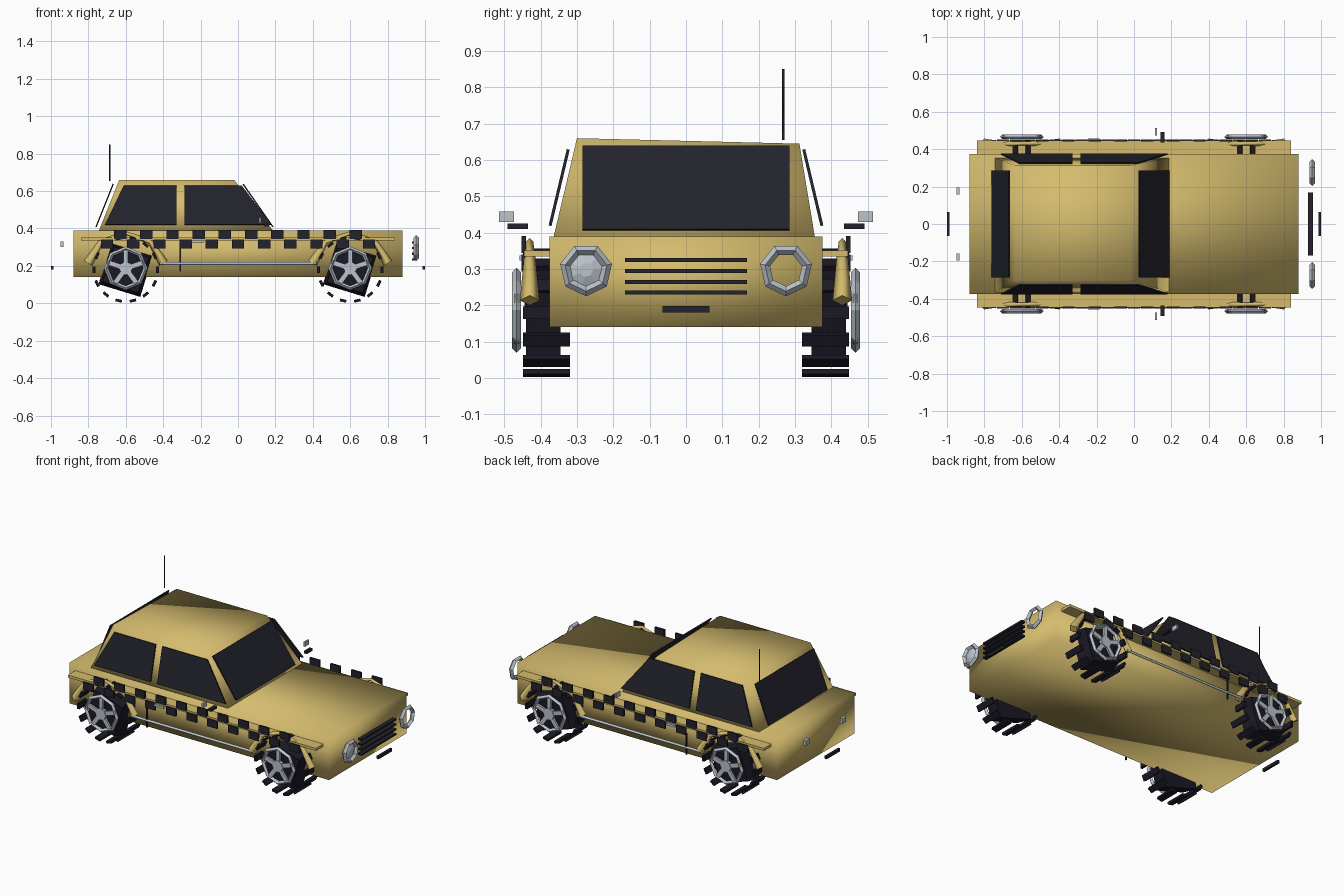
import bpy, bmesh, math
from mathutils import Matrix, Vector

if "Cube" in bpy.data.objects:
    bpy.data.objects.remove(bpy.data.objects["Cube"])


def material(name, rgb):
    m = bpy.data.materials.new(name)
    m.diffuse_color = (*rgb, 1)
    m.use_nodes = True
    m.node_tree.nodes["Principled BSDF"].inputs["Base Color"].default_value = m.diffuse_color
    return m


GOLD = material("gold paint", (0.66, 0.50, 0.155))
DARK = material("dark glass and trim", (0.016, 0.016, 0.025))
TYRE = material("tyre rubber", (0.011, 0.009, 0.018))
SILVER = material("silver metal", (0.50, 0.55, 0.60))


def mesh_object(name, bm, mat, smooth=False):
    bmesh.ops.recalc_face_normals(bm, faces=bm.faces)
    me = bpy.data.meshes.new(name)
    bm.to_mesh(me)
    bm.free()
    me.materials.append(mat)
    for p in me.polygons:
        p.use_smooth = smooth
    ob = bpy.data.objects.new(name, me)
    bpy.context.collection.objects.link(ob)
    return ob


def add_box(bm, c, s, rot=None):
    m = Matrix.Translation(c) @ (rot or Matrix()) @ Matrix.Diagonal((*s, 1))
    bmesh.ops.create_cube(bm, size=1, matrix=m)


def boxes(name, items, mat, smooth=False):
    bm = bmesh.new()
    for it in items:
        add_box(bm, *it)
    return mesh_object(name, bm, mat, smooth)


def loft(name, lower, upper, mat, smooth=False):
    """Solid between two polygons with the same number of corners."""
    bm = bmesh.new()
    a = [bm.verts.new(p) for p in lower]
    b = [bm.verts.new(p) for p in upper]
    n = len(a)
    bm.faces.new(a)
    bm.faces.new(b)
    for i in range(n):
        j = (i + 1) % n
        bm.faces.new((a[i], a[j], b[j], b[i]))
    return mesh_object(name, bm, mat, smooth)


def plate(name, pts, offset, mat):
    o = Vector(offset)
    return loft(name, pts, [Vector(p) + o for p in pts], mat)


def tube(name, pts, radii, mat, res=0):
    cu = bpy.data.curves.new(name, 'CURVE')
    cu.dimensions = '3D'
    cu.bevel_depth = 1
    cu.bevel_resolution = res
    cu.use_fill_caps = True
    sp = cu.splines.new('POLY')
    sp.points.add(len(pts) - 1)
    for q, p, r in zip(sp.points, pts, radii):
        q.co = (*p, 1)
        q.radius = r
    ob = bpy.data.objects.new(name, cu)
    bpy.context.collection.objects.link(ob)
    cu.materials.append(mat)
    bpy.ops.object.select_all(action='DESELECT')
    ob.select_set(True)
    bpy.context.view_layer.objects.active = ob
    bpy.ops.object.convert(target='MESH')
    return ob


def ring(name, loc, rot, R, r, sides, mat):
    bpy.ops.mesh.primitive_torus_add(location=loc, rotation=rot, major_radius=R, minor_radius=r,
                                     major_segments=sides, minor_segments=4)
    ob = bpy.context.object
    ob.name = name
    ob.data.materials.append(mat)
    return ob


# Body and cabin
boxes("body", [((0, 0, 0.265), (1.76, 0.75, 0.25))], GOLD, True)
loft("cabin",
     [(-0.745, -0.365, 0.385), (0.19, -0.365, 0.385), (0.19, 0.355, 0.385), (-0.745, 0.355, 0.385)],
     [(-0.635, -0.3, 0.66), (-0.02, -0.3, 0.66), (-0.02, 0.312, 0.645), (-0.635, 0.312, 0.645)],
     GOLD, True)

# Windscreen and rear window
plate("windscreen", [(0.19, -0.285, 0.41), (0.19, 0.285, 0.41), (0.03, 0.285, 0.64), (0.03, -0.285, 0.64)],
      (-0.006, 0, -0.004), DARK)
plate("rear_window", [(-0.762, -0.285, 0.41), (-0.762, 0.285, 0.41), (-0.67, 0.285, 0.64), (-0.67, -0.285, 0.64)],
      (0.006, 0, -0.003), DARK)

for s, side in ((-1, "right"), (1, "left")):
    # Side windows
    for nm, xs in (("rear", (-0.71, -0.33, -0.33, -0.61)), ("front", (-0.285, 0.18, 0.02, -0.285))):
        yz = ((0.378, 0.42), (0.378, 0.42), (0.328, 0.63), (0.328, 0.63))
        plate(f"{side}_{nm}_side_window", [(x, s * y, z) for x, (y, z) in zip(xs, yz)],
              (0, -s * 0.008, -0.002), DARK)

    # Waist ledge, two-row checker band, door seam
    boxes(f"{side}_ledge", [((0, s * 0.41, 0.343), (1.68, 0.072, 0.016))], GOLD)
    checks = [((-0.63 + 0.14 * i, s * 0.446, 0.368), (0.066, 0.012, 0.047)) for i in range(10)]
    checks += [((-0.70 + 0.14 * i, s * 0.446, 0.317), (0.066, 0.012, 0.047)) for i in range(11)]
    boxes(f"{side}_checker_band", checks, DARK)
    boxes(f"{side}_door_seam", [((-0.31, s * 0.44, 0.235), (0.008, 0.008, 0.13))], DARK)

    # Sill rail and door handle
    tube(f"{side}_sill_rail", [(-0.42, s * 0.44, 0.213), (0.42, s * 0.44, 0.213)], (0.009, 0.009), SILVER)
    boxes(f"{side}_door_handle", [((-0.215, s * 0.452, 0.33), (0.06, 0.012, 0.014))], SILVER)

    # Wing mirror
    boxes(f"{side}_mirror_arm", [((0.152, s * 0.463, 0.418), (0.02, 0.056, 0.015))], DARK)
    boxes(f"{side}_mirror", [((0.117, s * 0.494, 0.444), (0.01, 0.041, 0.028))], SILVER)

    # Headlights, tail lights
    ring(f"{side}_headlight_rim", (0.953, s * 0.275, 0.298), (0, math.pi / 2, 0), 0.059, 0.014, 7, SILVER)
    boxes(f"{side}_tail_light", [((-0.941, s * 0.177, 0.315), (0.018, 0.036, 0.03))], SILVER)

    for x, end in ((-0.6, "rear"), (0.6, "front")):
        nm = f"{side}_{end}"
        # Wheel arch, thick at the feet and thin at the crown
        pts, rad = [], []
        for k in range(5):
            a = math.radians(10 + 40 * k)
            pts.append((x + 0.205 * math.cos(a), s * 0.43, 0.18 + 0.195 * math.sin(a)))
            rad.append((0.027, 0.016, 0.01, 0.016, 0.027)[k])
        tube(f"{nm}_wheel_arch", pts, rad, GOLD)

        # Ring of tread blocks
        tread = []
        for k in range(14):
            a = 2 * math.pi * k / 14
            tread.append(((x + 0.17 * math.cos(a), s * 0.384, 0.18 + 0.17 * math.sin(a)),
                          (0.015, 0.13, 0.035), Matrix.Rotation(-a, 4, 'Y')))
        boxes(f"{nm}_tread_blocks", tread, TYRE)

        # Crude four-sided tyre core
        ang = [math.radians(d) for d in (-62, 28, 118, 208)]
        loft(f"{nm}_tyre",
             [(x + 0.165 * math.cos(a), s * 0.345, 0.18 + 0.165 * math.sin(a)) for a in ang],
             [(x + 0.14 * math.cos(a), s * 0.44, 0.18 + 0.14 * math.sin(a)) for a in ang], TYRE)

        # Rim, spokes and hub
        c = Vector((x, s * 0.466, 0.187))
        ring(f"{nm}_rim", c, (math.pi / 2, 0, 0), 0.105, 0.012, 8, SILVER)
        spokes = []
        for k in range(5):
            a = 2 * math.pi * k / 5 + math.pi / 2
            d = Vector((math.cos(a), 0, math.sin(a)))
            spokes.append((c + d * 0.055, (0.1, 0.012, 0.026), Matrix.Rotation(-a, 4, 'Y')))
        boxes(f"{nm}_spokes", spokes, SILVER)
        bpy.ops.mesh.primitive_cylinder_add(vertices=8, radius=0.036, depth=0.02, location=c,
                                            rotation=(math.pi / 2, 0, 0))
        bpy.context.object.name = f"{nm}_hub"
        bpy.context.object.data.materials.append(SILVER)

# Lens left in one headlight
bpy.ops.mesh.primitive_cone_add(vertices=7, radius1=0.06, radius2=0.02, depth=0.015,
                                location=(0.955, -0.275, 0.298), rotation=(0, math.pi / 2, 0))
bpy.context.object.name = "headlight_lens"
bpy.context.object.data.materials.append(SILVER)

# Grille bars, number plates, antenna
boxes("grille_bars", [((0.943, 0, z), (0.026, 0.335, 0.011)) for z in (0.235, 0.265, 0.295, 0.325)], DARK)
boxes("plates", [((s * 0.993, 0, 0.19), (0.014, 0.13, 0.018)) for s in (-1, 1)], DARK)
tube("antenna", [(-0.685, 0.268, 0.655), (-0.685, 0.268, 0.85)], (0.0035, 0.0035), DARK)
